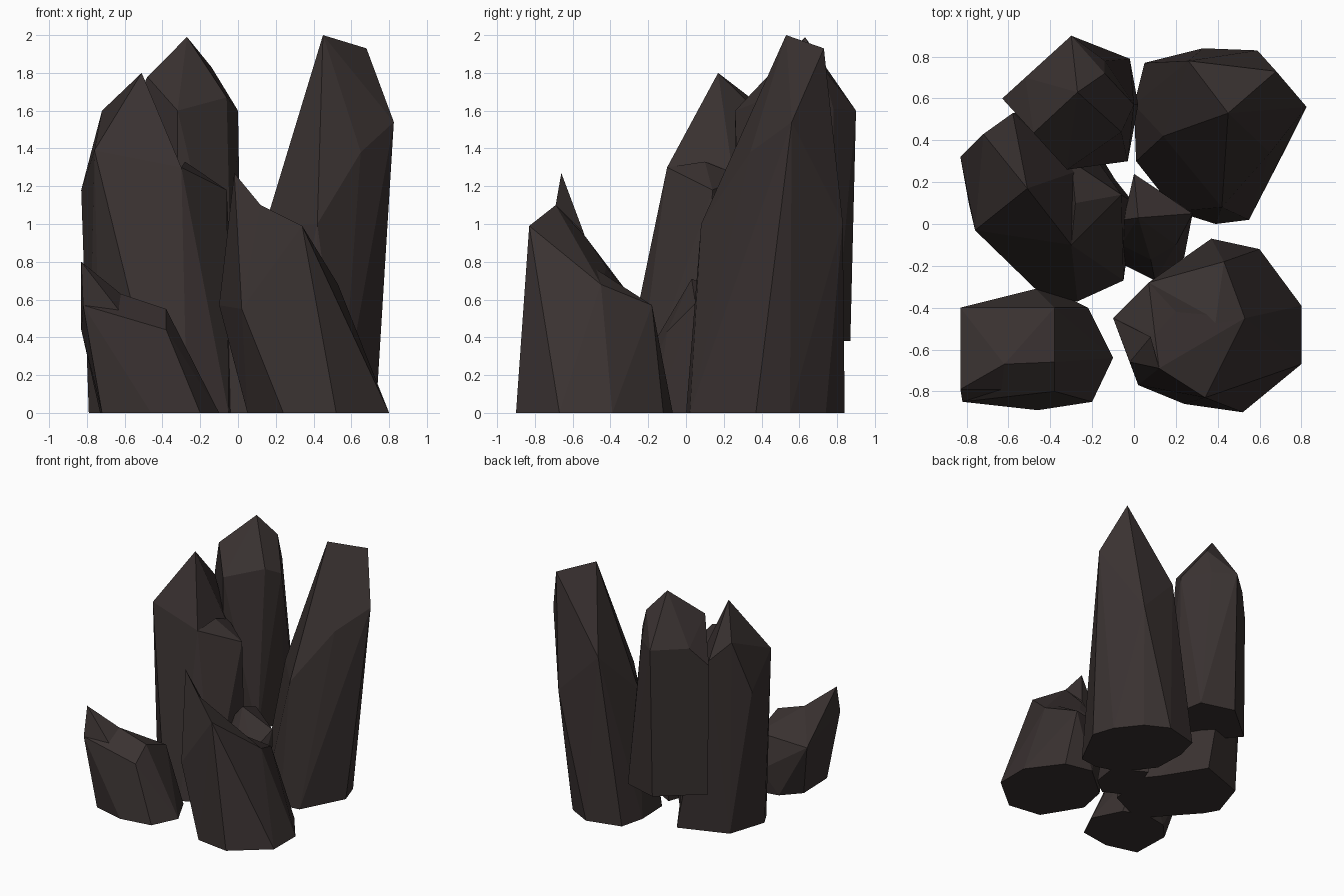
import bpy, bmesh
from math import radians

stone = bpy.data.materials.new("dark brown stone")
stone.diffuse_color = (0.041, 0.031, 0.030, 1)


def ring(z, *xy):
    """Cross-section corners at one height."""
    return [(x, y, z) for x, y in xy]


def crystal(name, *shards):
    """Flat-faced crystal; each shard is the convex skin of its corners."""
    bm = bmesh.new()
    for corners in shards:
        verts = [bm.verts.new(c) for c in corners]
        res = bmesh.ops.convex_hull(bm, input=verts)
        junk = set(res["geom_interior"]) | set(res["geom_unused"])
        bmesh.ops.delete(bm, geom=[v for v in junk if isinstance(v, bmesh.types.BMVert)],
                         context="VERTS")
    bmesh.ops.dissolve_limit(bm, angle_limit=radians(3), verts=bm.verts[:], edges=bm.edges[:])
    bmesh.ops.recalc_face_normals(bm, faces=bm.faces[:])
    me = bpy.data.meshes.new(name)
    bm.to_mesh(me)
    bm.free()
    me.materials.append(stone)
    bpy.context.collection.objects.link(bpy.data.objects.new(name, me))


# tall crystal, back right: base, shoulders, chisel tip
crystal("tall_right_crystal",
        ring(0, (.39, 0), (.55, .02), (.73, .37), (.67, .55), (.52, .74),
             (.33, .84), (.05, .77), (0, .57), (.01, .3), (.2, .06))
        + [(.42, .08, 1.0), (.65, .34, 1.38), (.825, .56, 1.54), (.26, .78, 1.35),
           (.59, .83, 1.01), (.14, .42, .98), (.68, .73, 1.93), (.45, .53, 2.0)])

# back crystal with a roof-like ridge, raised off the ground
crystal("back_crystal",
        ring(.38, (-.3, .87), (-.62, .6), (-.32, .27), (-.03, .3), (.02, .57), (-.02, .79))
        + [(-.32, .26, 1.6), (-.06, .44, 1.67), (0, .57, 1.6),
           (-.14, .78, 1.61), (-.3, .9, 1.6), (-.52, .7, 1.6), (-.63, .6, 1.45),
           (-.48, .435, 1.78), (-.27, .63, 1.99), (-.14, .72, 1.83)])

# left crystal: pointed main shard and a lower side shard
crystal("left_crystal",
        ring(0, (-.73, -.01), (-.42, -.36), (-.27, -.37), (-.05, -.27), (-.02, .1),
             (-.3, .55), (-.69, .41), (-.79, .1))
        + [(-.76, -.03, 1.39), (-.3, -.1, 1.3), (-.28, .25, 1.25), (-.58, .53, 1.45),
           (-.72, .43, 1.6), (-.83, .32, 1.18), (-.51, .17, 1.8)],
        ring(0, (-.27, -.36), (-.05, -.27), (0, .1), (-.28, .45))
        + [(-.3, -.1, 1.3), (-.06, .14, 1.18), (-.28, .1, 1.33), (-.3, .3, 1.25)])

# front right crystal: leaning body, a rising crest and a spike on its left side
crystal("front_right_crystal",
        ring(0, (.24, -.86), (.52, -.9), (.8, -.67), (.8, -.39), (.6, -.12),
             (.37, -.07), (.1, -.3), (.05, -.55))
        + [(.34, -.83, .99), (.53, -.45, .68), (.43, -.18, .57), (.07, -.28, .6),
           (-.1, -.45, .57), (.02, -.77, .55)],
        [(.12, -.69, 1.1), (.34, -.83, .99), (.02, -.77, .55), (-.1, -.45, .57),
         (.1, -.53, .93), (.2, -.42, .77), (.53, -.45, .68), (.07, -.28, .6)],
        [(-.02, -.66, 1.27), (.12, -.69, 1.1), (.02, -.77, .55), (-.1, -.45, .57),
         (.08, -.54, .95)])

# short front left crystal: body and a raised corner
crystal("front_left_crystal",
        ring(0, (-.72, -.82), (-.46, -.89), (-.2, -.85), (-.1, -.64), (-.22, -.4),
             (-.38, -.32), (-.6, -.36), (-.73, -.5))
        + [(-.62, -.67, .63), (-.38, -.66, .55), (-.38, -.8, .44),
           (-.82, -.85, .57), (-.83, -.4, .44), (-.38, -.4, .45), (-.47, -.31, .2)],
        [(-.83, -.79, .8), (-.62, -.67, .63), (-.82, -.85, .57), (-.83, -.4, .44),
         (-.62, -.79, .53)])

# small crystal wedged in the middle
crystal("middle_crystal",
        ring(0, (-.04, -.2), (.1, -.27), (.24, -.16), (.27, .06), (.02, .2), (-.05, 0))
        + [(0, .24, .62), (.28, .05, .58), (.2, -.1, .43), (.08, -.17, .37),
           (-.06, -.1, .42), (-.05, .02, .62), (.02, .03, .71)])
